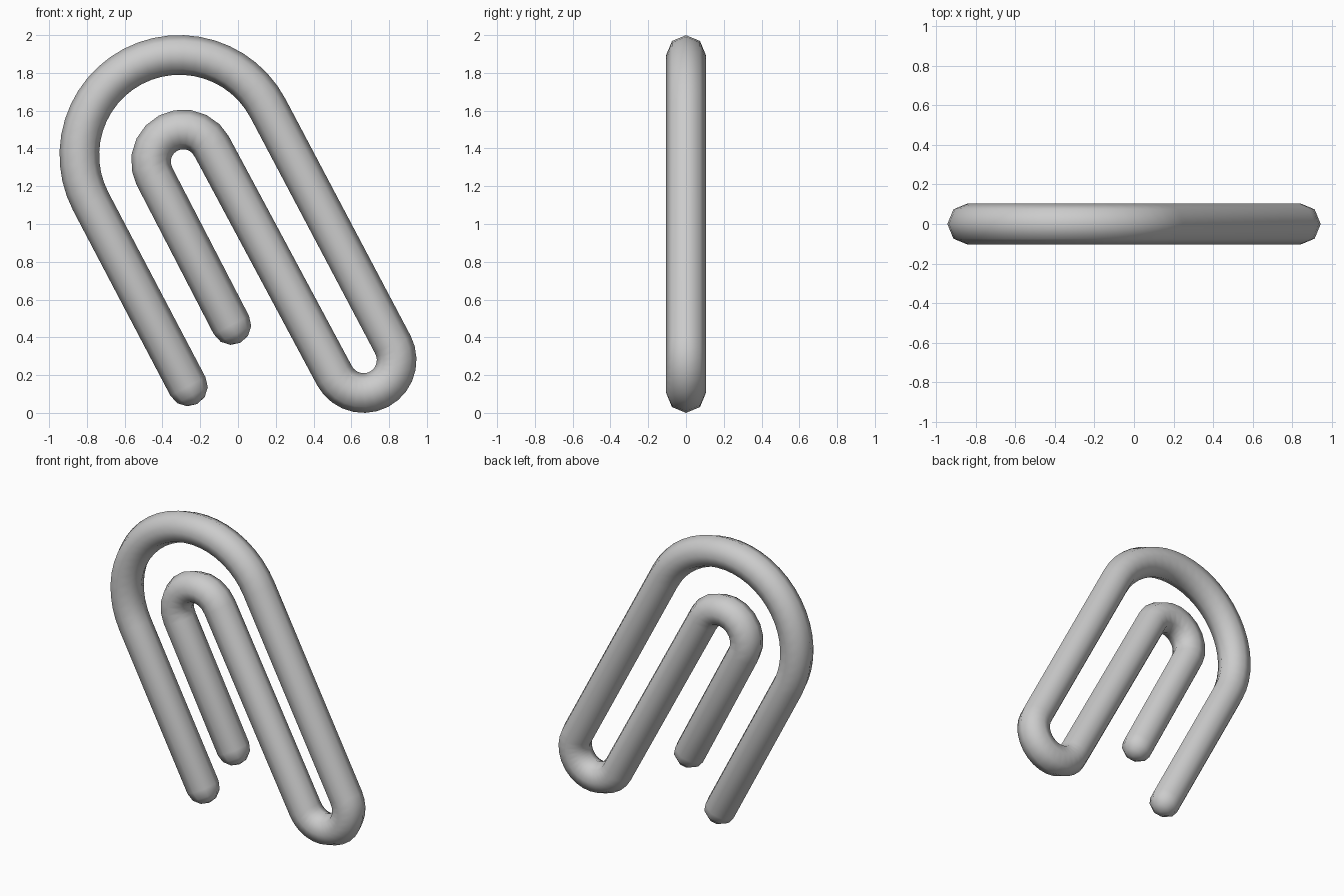
import bpy, bmesh
from math import sin, cos, radians, pi
from mathutils import Vector

if "Cube" in bpy.data.objects:
    bpy.data.objects.remove(bpy.data.objects["Cube"])

R = 0.105            # wire radius
SIDES = 8            # wire cross-section
TILT = 27.7          # lean of the clip, degrees


def arc(cx, cz, rad, start, sweep, steps):
    """Half-turn bend in the XZ plane."""
    out = []
    for i in range(steps + 1):
        a = radians(start + sweep * i / steps)
        out.append(Vector((cx + rad * cos(a), 0, cz + rad * sin(a))))
    return out


# centre line: outer leg, big bend, lower bend, inner bend, inner leg
path = [Vector((-0.265, 0, 0.14))]
path += arc(-0.31, 1.365, 0.53, TILT + 180, -180, 24)
path += arc(0.665, 0.28, 0.175, TILT, -180, 14)
path += arc(-0.29, 1.33, 0.171, TILT, 180, 10)
path += [Vector((-0.035, 0, 0.465))]

# tangents as bisectors of neighbouring segments
segs = [(b - a).normalized() for a, b in zip(path, path[1:])]
tans = [segs[0]] + [(a + b).normalized() for a, b in zip(segs, segs[1:])] + [segs[-1]]

# stations (centre, tangent, radius) including the rounded ends
cap = [radians(60), radians(30)]
stations = [(path[0] - tans[0] * R * sin(a), tans[0], R * cos(a)) for a in cap]
stations += [(p, t, R) for p, t in zip(path, tans)]
stations += [(path[-1] + tans[-1] * R * sin(a), tans[-1], R * cos(a)) for a in reversed(cap)]

# sweep the octagonal section along the path
bm = bmesh.new()
Y = Vector((0, 1, 0))
rings = []
for c, t, rad in stations:
    n = Y.cross(t)
    rings.append([bm.verts.new(c + rad * (cos(2 * pi * k / SIDES) * n + sin(2 * pi * k / SIDES) * Y))
                  for k in range(SIDES)])
for a, b in zip(rings, rings[1:]):
    for k in range(SIDES):
        j = (k + 1) % SIDES
        bm.faces.new((a[k], a[j], b[j], b[k]))

# poles of the rounded ends
for ring, p in ((rings[0], path[0] - tans[0] * R), (rings[-1], path[-1] + tans[-1] * R)):
    tip = bm.verts.new(p)
    for k in range(SIDES):
        bm.faces.new((ring[k], ring[(k + 1) % SIDES], tip))
bmesh.ops.recalc_face_normals(bm, faces=bm.faces[:])
for f in bm.faces:
    f.smooth = True

mesh = bpy.data.meshes.new("bent_wire_clip")
bm.to_mesh(mesh)
bm.free()
clip = bpy.data.objects.new("bent_wire_clip", mesh)
bpy.context.collection.objects.link(clip)
